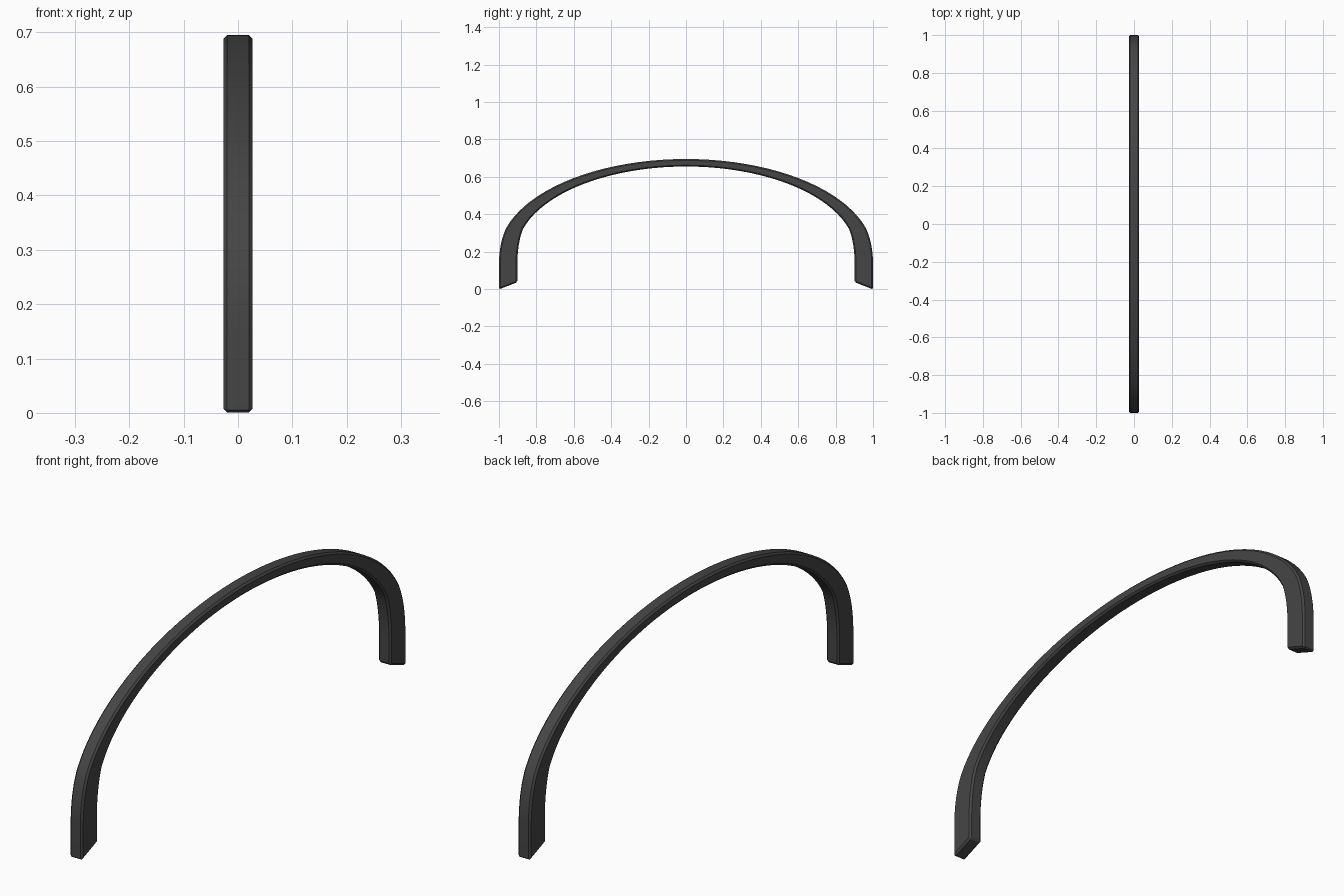
import bpy, bmesh
from math import asin, sin, cos

if "Cube" in bpy.data.objects:
    bpy.data.objects.remove(bpy.data.objects["Cube"])

HALF_WIDTH = 0.027


def half_profile(a, top, knee, vertical, foot, steps=20, leg=6):
    """(y, z) points from the crown down to one foot: elliptical arc, knee curve, straight leg."""
    ky, kz = knee
    end = asin(ky / a)
    b = (top - kz) / (1 - cos(end))
    pts = [(a * sin(end * i / steps), top - b * (1 - cos(end * i / steps)))
           for i in range(steps + 1)]
    vy, vz = vertical
    cy, cz = vy - 0.002, kz - 0.4 * (kz - vz)
    for i in range(1, leg + 1):
        t = i / leg
        pts.append(((1 - t) ** 2 * ky + 2 * t * (1 - t) * cy + t * t * vy,
                    (1 - t) ** 2 * kz + 2 * t * (1 - t) * cz + t * t * vz))
    pts.append(foot)
    return pts


def mirrored(half):
    return [(-y, z) for y, z in reversed(half[1:])] + half


# Outer and inner outlines of the arch
outer = mirrored(half_profile(1.0, 0.695, (0.962, 0.325), (1.0, 0.14), (1.0, -0.002)))
inner = mirrored(half_profile(0.905, 0.655, (0.873, 0.318), (0.902, 0.14), (0.902, 0.036)))

# Rectangular section carried along the arch
bm = bmesh.new()
rings = []
for (oy, oz), (iy, iz) in zip(outer, inner):
    rings.append([bm.verts.new(p) for p in (
        (-HALF_WIDTH, oy, oz), (HALF_WIDTH, oy, oz),
        (HALF_WIDTH, iy, iz), (-HALF_WIDTH, iy, iz))])
for r0, r1 in zip(rings, rings[1:]):
    for k in range(4):
        n = (k + 1) % 4
        bm.faces.new((r0[k], r0[n], r1[n], r1[k]))
bm.faces.new(rings[0])
bm.faces.new(rings[-1])
bmesh.ops.recalc_face_normals(bm, faces=bm.faces)

# Chamfer the long edges and the feet
edges = [e for e in bm.edges if e.calc_face_angle(0) > 0.9]
bmesh.ops.bevel(bm, geom=edges, offset=0.007, segments=1, profile=0.5, affect='EDGES')

mesh = bpy.data.meshes.new("arched_handle")
bm.to_mesh(mesh)
bm.free()
handle = bpy.data.objects.new("arched_handle", mesh)
bpy.context.collection.objects.link(handle)

# Dark finish
mat = bpy.data.materials.new("dark_grey")
mat.diffuse_color = (0.06, 0.06, 0.06, 1)
mat.use_nodes = True
mat.node_tree.nodes["Principled BSDF"].inputs["Base Color"].default_value = mat.diffuse_color
mesh.materials.append(mat)

bpy.context.view_layer.objects.active = handle
handle.select_set(True)
bpy.ops.object.shade_smooth_by_angle(angle=0.5)
